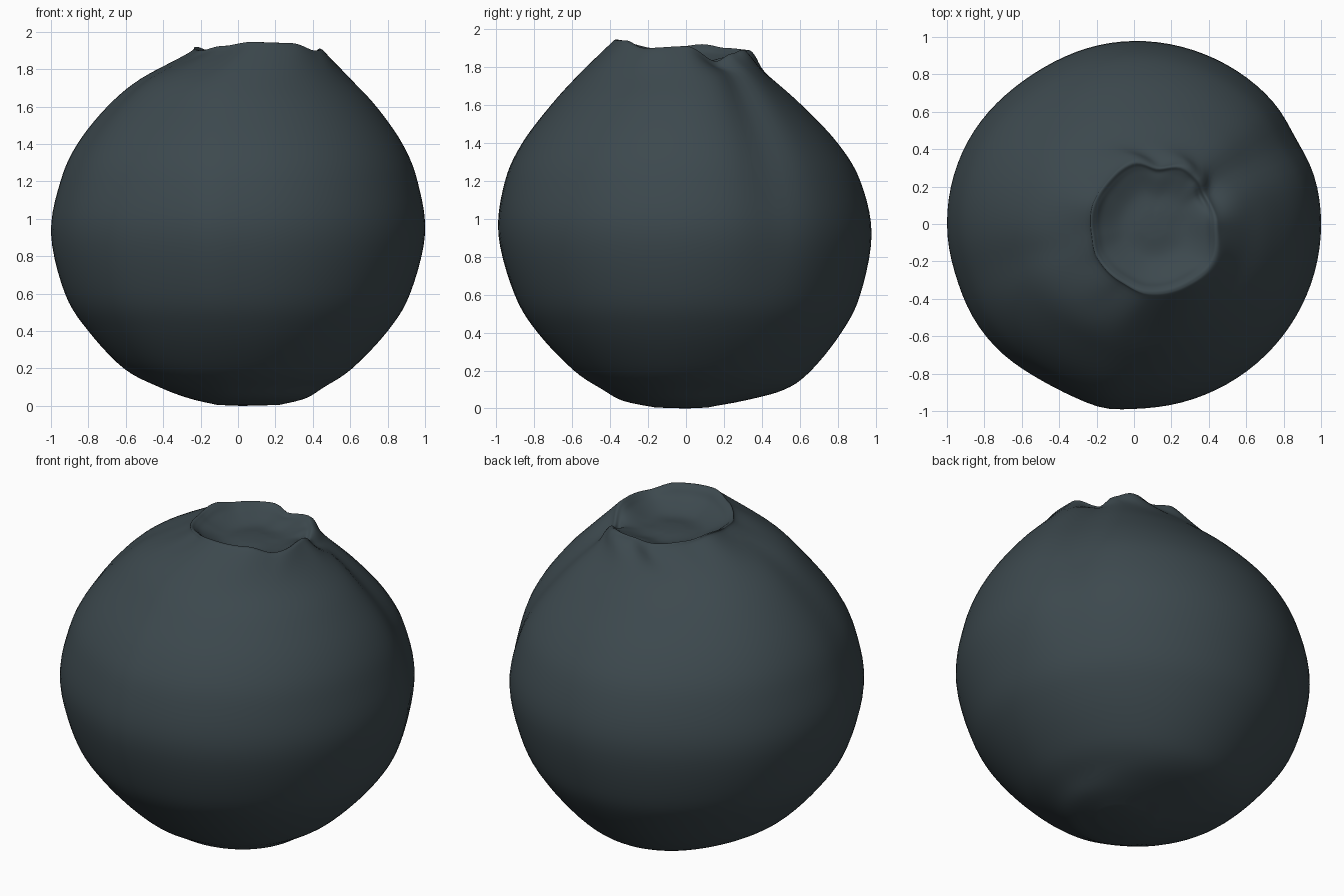
import bpy, bmesh, math

if "Cube" in bpy.data.objects:
    bpy.data.objects.remove(bpy.data.objects["Cube"])

N = 96      # segments around
SUB = 5     # spline steps between profile rings

# Body outline: z, then radius toward +x, +y, -x, -y
BODY = [
    (0.005, 0.22, 0.10, 0.11, 0.16),
    (0.04, 0.36, 0.30, 0.26, 0.33),
    (0.10, 0.46, 0.52, 0.42, 0.44),
    (0.20, 0.61, 0.66, 0.61, 0.59),
    (0.40, 0.80, 0.82, 0.80, 0.78),
    (0.60, 0.92, 0.92, 0.925, 0.90),
    (0.92, 1.00, 0.98, 1.00, 0.985),
    (1.20, 0.96, 0.92, 0.95, 0.95),
    (1.40, 0.88, 0.80, 0.86, 0.86),
    (1.60, 0.74, 0.61, 0.70, 0.71),
    (1.75, 0.60, 0.44, 0.52, 0.575),
]
# Crater rim around (0.1, 0): angle, radius, height
RIM = [(0, .34, 1.91), (30, .32, 1.83), (45, .34, 1.87), (60, .345, 1.89),
       (85, .30, 1.875), (108, .345, 1.89), (140, .33, 1.90), (165, .335, 1.92),
       (190, .33, 1.905), (210, .345, 1.90), (240, .35, 1.925), (265, .37, 1.945),
       (300, .37, 1.94), (325, .38, 1.90)]
CX = 0.1


def rim_at(deg):
    """Smoothly interpolated rim radius and height."""
    pts = RIM + [(360, RIM[0][1], RIM[0][2])]
    for a, b in zip(pts, pts[1:]):
        if a[0] <= deg <= b[0]:
            t = (deg - a[0]) / (b[0] - a[0])
            t = t * t * (3 - 2 * t)
            return a[1] + (b[1] - a[1]) * t, a[2] + (b[2] - a[2]) * t


def bump(deg, centre, width):
    d = (deg - centre + 180) % 360 - 180
    return math.exp(-(d / width) ** 2)


def meridian(deg):
    """Control points from the underside, over the rim, into the crater."""
    th = math.radians(deg)
    c, s = math.cos(th), math.sin(th)
    pts = []
    for z, px, py, nx, ny in BODY:
        r = (px if c > 0 else nx) * c * c + (py if s > 0 else ny) * s * s
        # shallow creases running down the skin
        k = max(0.0, (z - 0.5) / 1.25)
        r -= 0.05 * k * bump(deg, 28, 9) + 0.02 * k * bump(deg, 197, 10)
        m = math.sin(math.pi * z / 1.9)
        r += m * (0.012 * bump(deg, 261, 7) - 0.018 * bump(deg, 240, 14)
                  - 0.02 * bump(deg, 125, 22))
        pts.append((r * c, r * s, z))
    rr, rz = rim_at(deg)
    for f, z in ((1.10, rz - 0.03), (1.0, rz), (0.92, rz - 0.015),
                 (0.80, 0.4 * rz + 0.6 * 1.835), (0.5, 1.825), (0.2, 1.83)):
        pts.append((CX + rr * f * c, rr * f * s, z))
    return pts


def spline(p):
    """Catmull-Rom curve through the points."""
    q = [p[0]] + p + [p[-1]]
    out = []
    for i in range(1, len(q) - 2):
        a, b, c, d = q[i - 1:i + 3]
        for j in range(SUB):
            t = j / SUB
            out.append([0.5 * (2 * b[k] + (c[k] - a[k]) * t
                        + (2 * a[k] - 5 * b[k] + 4 * c[k] - d[k]) * t * t
                        + (3 * b[k] - a[k] - 3 * c[k] + d[k]) * t ** 3) for k in range(3)])
    out.append(p[-1])
    return out


# Berry skin: one closed surface made from meridian curves
bm = bmesh.new()
cols = [[bm.verts.new(v) for v in spline(meridian(i * 360 / N))] for i in range(N)]
bottom = bm.verts.new((0.02, 0, 0.0))
centre = bm.verts.new((CX, 0, 1.832))
for i in range(N):
    a, b = cols[i], cols[(i + 1) % N]
    for j in range(len(a) - 1):
        bm.faces.new((a[j], b[j], b[j + 1], a[j + 1]))
    bm.faces.new((bottom, b[0], a[0]))
    bm.faces.new((centre, a[-1], b[-1]))
bmesh.ops.recalc_face_normals(bm, faces=bm.faces[:])
for f in bm.faces:
    f.smooth = True
low = min(v.co.z for v in bm.verts)
for v in bm.verts:
    v.co.z -= low

mesh = bpy.data.meshes.new("berry")
bm.to_mesh(mesh)
bm.free()
berry = bpy.data.objects.new("berry", mesh)
bpy.context.collection.objects.link(berry)

# Dark slate blue skin
mat = bpy.data.materials.new("dark_slate_blue")
mat.diffuse_color = (0.046, 0.066, 0.076, 1)
mat.use_nodes = True
mat.node_tree.nodes["Principled BSDF"].inputs["Base Color"].default_value = mat.diffuse_color
mesh.materials.append(mat)
